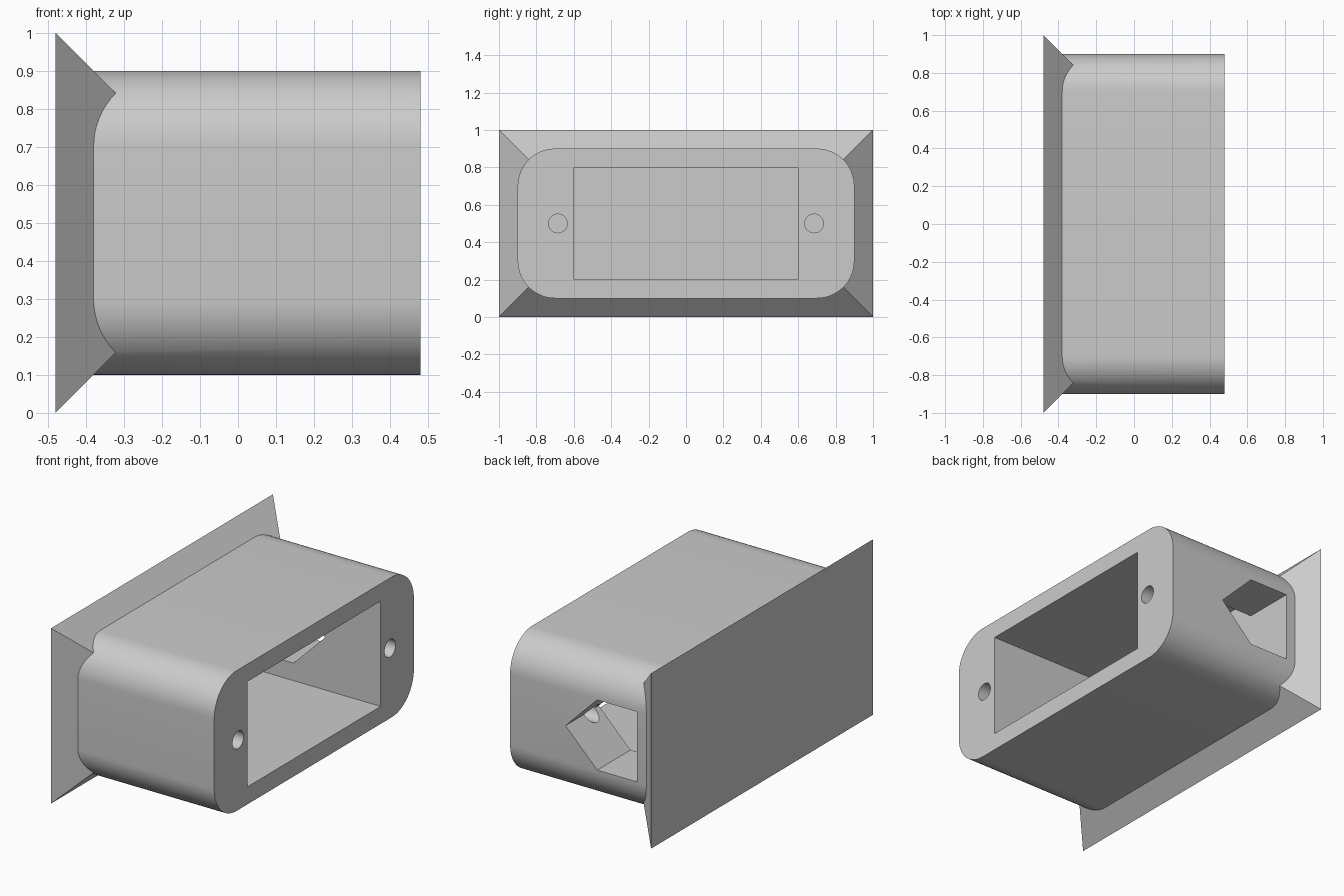
import bpy, bmesh, math
from mathutils import Matrix, Vector

cube = bpy.data.objects.get("Cube")
if cube:
    bpy.data.objects.remove(cube, do_unlink=True)

grey = bpy.data.materials.new("plain_grey")
grey.use_nodes = True
colour = (0.6, 0.6, 0.6, 1)
grey.diffuse_color = colour
grey.node_tree.nodes["Principled BSDF"].inputs["Base Color"].default_value = colour

BACK, FRONT = -0.48, 0.48      # plate face and open face along x
FLOOR = -0.32                  # bottom of the pocket
MID = 0.5                      # centre height


def finish(name, bm):
    bmesh.ops.recalc_face_normals(bm, faces=bm.faces)
    mesh = bpy.data.meshes.new(name)
    bm.to_mesh(mesh)
    bm.free()
    mesh.materials.append(grey)
    obj = bpy.data.objects.new(name, mesh)
    bpy.context.collection.objects.link(obj)
    return obj


def block(name, x0, x1, half_y, half_z, radius=0):
    """Box along x, optionally with its long x edges rounded."""
    bm = bmesh.new()
    bmesh.ops.create_cube(bm, size=1)
    bmesh.ops.scale(bm, vec=(x1 - x0, 2 * half_y, 2 * half_z), verts=bm.verts)
    bmesh.ops.translate(bm, vec=((x0 + x1) / 2, 0, MID), verts=bm.verts)
    if radius:
        edges = [e for e in bm.edges if abs(e.verts[0].co.x - e.verts[1].co.x) > 0.1]
        bmesh.ops.bevel(bm, geom=edges, offset=radius, segments=16,
                        profile=0.5, affect='EDGES')
    return finish(name, bm)


def flange_shape(name, x0, x1):
    """Rectangular plate whose rim slopes inward at 45 degrees."""
    bm = bmesh.new()
    bmesh.ops.create_cube(bm, size=2)
    for v in bm.verts:
        inset = x1 - x0 if v.co.x > 0 else 0
        v.co = (x1 if v.co.x > 0 else x0,
                v.co.y * (1 - inset), MID + v.co.z * (0.5 - inset))
    return finish(name, bm)


def port_shape(name, y0, y1):
    """Pentagonal prism along y, pointing to the open face."""
    bm = bmesh.new()
    outline = [(FLOOR, 0.3), (-0.07, 0.3), (0.13, MID), (-0.07, 0.7), (FLOOR, 0.7)]
    face = bm.faces.new([bm.verts.new((x, y0, z)) for x, z in outline])
    new = bmesh.ops.extrude_face_region(bm, geom=[face])["geom"]
    bmesh.ops.translate(bm, vec=(0, y1 - y0, 0),
                        verts=[g for g in new if isinstance(g, bmesh.types.BMVert)])
    return finish(name, bm)


def screw_shape(name, y, x0, x1):
    bm = bmesh.new()
    place = (Matrix.Translation(Vector(((x0 + x1) / 2, y, MID)))
             @ Matrix.Rotation(math.pi / 2, 4, 'Y'))
    bmesh.ops.create_cone(bm, cap_ends=True, segments=40, radius1=0.05,
                          radius2=0.05, depth=x1 - x0, matrix=place)
    return finish(name, bm)


def combine(target, other, operation):
    mod = target.modifiers.new("combine", 'BOOLEAN')
    mod.operation = operation
    mod.solver = 'EXACT'
    mod.object = other
    bpy.context.view_layer.objects.active = target
    bpy.ops.object.modifier_apply(modifier=mod.name)
    bpy.data.objects.remove(other, do_unlink=True)


# Rounded body joined to the sloped plate
housing = block("housing", BACK + 0.02, FRONT, 0.9, 0.4, radius=0.2)
combine(housing, flange_shape("flange", BACK, FLOOR - 0.001), 'UNION')

# Pocket, side port and two screw holes
combine(housing, block("pocket", FLOOR, FRONT + 0.1, 0.6, 0.3), 'DIFFERENCE')
combine(housing, port_shape("port", 0.5, 1.0), 'DIFFERENCE')
for y in (-0.685, 0.685):
    combine(housing, screw_shape("screw_hole", y, -0.12, FRONT + 0.1), 'DIFFERENCE')

# Smooth the rounded walls, keep the edges sharp
bpy.ops.object.select_all(action='DESELECT')
housing.select_set(True)
bpy.context.view_layer.objects.active = housing
bpy.ops.object.shade_smooth_by_angle(angle=math.radians(30))
